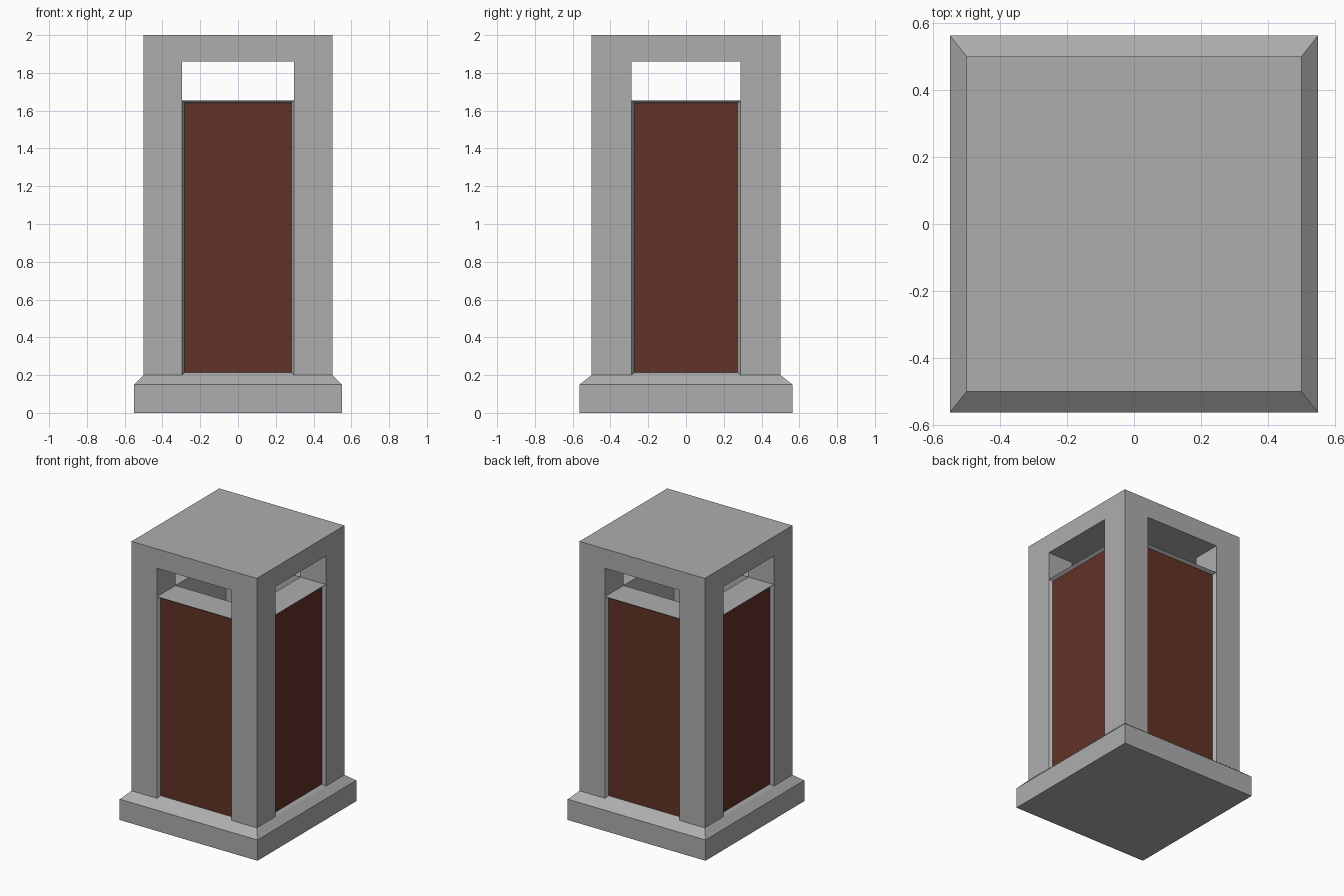
import bpy, bmesh
from mathutils import Vector

if "Cube" in bpy.data.objects:
    bpy.data.objects.remove(bpy.data.objects["Cube"])


def material(name, rgb):
    m = bpy.data.materials.new(name)
    m.diffuse_color = (*rgb, 1)
    m.use_nodes = True
    m.node_tree.nodes["Principled BSDF"].inputs["Base Color"].default_value = m.diffuse_color
    return m


STONE = material("grey_concrete", (0.42, 0.42, 0.42))
BROWN = material("dark_brown_panel", (0.123, 0.032, 0.02))

OUT = 0.5              # half width of the body
IX, IY = 0.297, 0.288  # half widths of the openings
Z0, SHELF, LINTEL, TOP = 0.2, 1.655, 1.86, 2.0


def box_mesh(lo, hi):
    bm = bmesh.new()
    bmesh.ops.create_cube(bm, size=1)
    for v in bm.verts:
        v.co = Vector([hi[i] if v.co[i] > 0 else lo[i] for i in range(3)])
    return bm


def finish(name, bm):
    bmesh.ops.recalc_face_normals(bm, faces=bm.faces)
    me = bpy.data.meshes.new(name)
    bm.to_mesh(me)
    bm.free()
    me.materials.append(STONE)
    me.materials.append(BROWN)
    ob = bpy.data.objects.new(name, me)
    bpy.context.collection.objects.link(ob)
    return ob


# Plinth with sloped upper edge
bm = box_mesh((-0.55, -0.563, 0), (0.55, 0.563, 0.15))
top = max(bm.faces, key=lambda f: f.calc_center_median().z)
new = bmesh.ops.extrude_face_region(bm, geom=[top])["geom"]
bm.faces.remove(top)
for v in [g for g in new if isinstance(g, bmesh.types.BMVert)]:
    v.co = Vector((OUT if v.co.x > 0 else -OUT, OUT if v.co.y > 0 else -OUT, Z0))
finish("plinth", bm)

# Roof slab
finish("roof_slab", box_mesh((-OUT, -OUT, LINTEL), (OUT, OUT, TOP)))

# Corner posts
for sx, nx in ((-1, "left"), (1, "right")):
    for sy, ny in ((-1, "front"), (1, "back")):
        xs = sorted((sx * IX, sx * OUT))
        ys = sorted((sy * IY, sy * OUT))
        finish(f"{ny}_{nx}_post", box_mesh((xs[0], ys[0], Z0), (xs[1], ys[1], LINTEL)))

# Low walls between the posts, each with a recessed brown panel outside
for name, axis, s in (("front", 1, -1), ("back", 1, 1), ("left", 0, -1), ("right", 0, 1)):
    lo, hi = [-IX, -IY, Z0], [IX, IY, SHELF]
    lo[axis], hi[axis] = sorted((s * (IX, IY)[axis], s * OUT))
    bm = box_mesh(lo, hi)
    bm.normal_update()
    outer = max(bm.faces, key=lambda f: f.calc_center_median()[axis] * s)
    bmesh.ops.inset_region(bm, faces=[outer], thickness=0.02, depth=0)
    for v in outer.verts:
        v.co[axis] = s * (OUT - 0.022)
    outer.material_index = 1
    finish(f"{name}_wall", bm)
